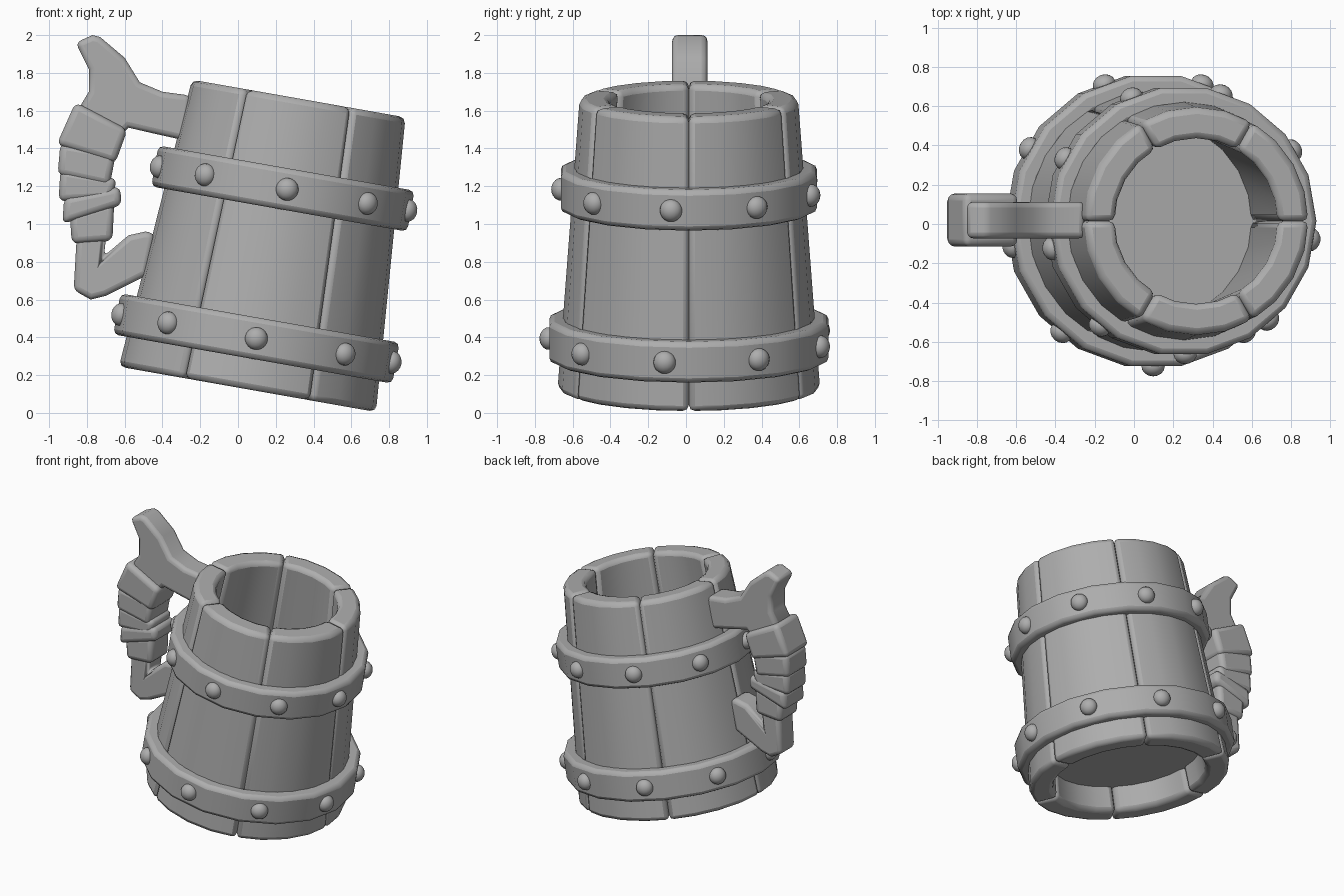
import bpy, bmesh
from math import sin, cos, radians, pi
from mathutils import Matrix, Vector

if "Cube" in bpy.data.objects:
    bpy.data.objects.remove(bpy.data.objects["Cube"])

grey = bpy.data.materials.new("plain grey")
grey.use_nodes = True
COLOUR = (0.42, 0.42, 0.42, 1)
grey.diffuse_color = COLOUR
grey.node_tree.nodes["Principled BSDF"].inputs["Base Color"].default_value = COLOUR

# The mug leans ten degrees towards its left
LEAN = Matrix.Translation((0.05, 0.015, 0.125)) @ Matrix.Rotation(radians(10), 4, 'Y')


def finish(name, bm, matrix=Matrix(), bevel=0, segments=2, limit=40, smooth=40):
    bmesh.ops.recalc_face_normals(bm, faces=bm.faces[:])
    mesh = bpy.data.meshes.new(name)
    bm.to_mesh(mesh)
    bm.free()
    obj = bpy.data.objects.new(name, mesh)
    bpy.context.collection.objects.link(obj)
    obj.matrix_world = matrix
    mesh.materials.append(grey)
    if bevel:
        mod = obj.modifiers.new("soft edges", 'BEVEL')
        mod.width, mod.segments = bevel, segments
        mod.limit_method, mod.angle_limit = 'ANGLE', radians(limit)
    bpy.ops.object.select_all(action='DESELECT')
    obj.select_set(True)
    bpy.context.view_layer.objects.active = obj
    bpy.ops.object.shade_smooth_by_angle(angle=radians(smooth))
    return obj


def polar(r, angle, z):
    return Vector((r * cos(angle), r * sin(angle), z))


def sweep(bm, profile, angles, closed):
    """Turn an (r, z) profile through the angles, capping the ends if open."""
    rows = [[bm.verts.new(polar(r, a, z)) for r, z in profile] for a in angles]
    n = len(profile)
    pairs = list(zip(rows, rows[1:] + rows[:1]))
    for a, b in pairs if closed else pairs[:-1]:
        for i in range(n):
            j = (i + 1) % n
            bm.faces.new((a[i], a[j], b[j], b[i]))
    if not closed:
        bm.faces.new(rows[0])
        bm.faces.new(rows[-1])


# Six tapered staves
HEIGHT = 1.563
for k in range(6):
    bm = bmesh.new()
    wall = [(0.695, 0), (0.578, HEIGHT), (0.42, HEIGHT), (0.53, 0)]
    sweep(bm, wall, [radians(60 * k + 15 * i) for i in range(5)], False)
    finish(f"stave_{k + 1}", bm, LEAN, bevel=0.032)

# Floor of the cup
bm = bmesh.new()
bmesh.ops.create_cone(bm, cap_ends=True, segments=24, radius1=0.56, radius2=0.55,
                      depth=0.08, matrix=Matrix.Translation((0, 0, 0.22)))
finish("cup_floor", bm, LEAN)

# Two hoops, each with nine domed rivets
for label, radius, mid, start in (("lower", 0.75, 0.273, -90), ("upper", 0.688, 1.079, -88)):
    bm = bmesh.new()
    low, high, inner = mid - 0.11, mid + 0.11, radius - 0.11
    hoop = [(inner, low), (radius, low), (radius, high), (inner, high)]
    sweep(bm, hoop, [2 * pi * i / 18 for i in range(18)], True)
    finish(f"{label}_hoop", bm, LEAN, bevel=0.028)
    for i in range(9):
        angle = radians(start + 40 * i)
        bm = bmesh.new()
        place = Matrix.Translation(polar(radius - 0.01, angle, mid)) @ Matrix.Rotation(angle, 4, 'Z')
        bmesh.ops.create_uvsphere(bm, u_segments=16, v_segments=10, radius=0.06,
                                  matrix=place @ Matrix.Diagonal((0.85, 1, 1, 1)))
        finish(f"{label}_rivet_{i + 1}", bm, LEAN, smooth=60)


def slab(name, outline, half_depth, bevel):
    """A side outline (x, z) given an even depth and rounded edges."""
    bm = bmesh.new()
    front, back = [[bm.verts.new((x, 0.02 + s * half_depth, z)) for x, z in outline]
                   for s in (-1, 1)]
    bm.faces.new(front)
    bm.faces.new(back[::-1])
    for i in range(len(outline)):
        j = (i + 1) % len(outline)
        bm.faces.new((front[i], front[j], back[j], back[i]))
    finish(name, bm, bevel=bevel, segments=3, limit=60, smooth=50)


# Handle: forked thumb rest, foot, and the wrapped grip between them
slab("handle_top", [(-0.77, 2.0), (-0.86, 1.96), (-0.79, 1.82), (-0.79, 1.7), (-0.85, 1.6),
                    (-0.8, 1.45), (-0.64, 1.45), (-0.58, 1.51), (-0.45, 1.48), (-0.27, 1.44),
                    (-0.25, 1.68), (-0.4, 1.7), (-0.52, 1.75), (-0.6, 1.88), (-0.73, 1.99)],
     0.093, 0.03)
slab("handle_foot", [(-0.85, 1.0), (-0.87, 0.65), (-0.78, 0.6), (-0.7, 0.62), (-0.48, 0.73),
                     (-0.44, 0.95), (-0.49, 0.96), (-0.58, 0.94), (-0.71, 0.83), (-0.69, 1.0)],
     0.09, 0.03)
wraps = [
    (0.135, [(-0.86, 1.645), (-0.96, 1.42), (-0.65, 1.32), (-0.585, 1.5)]),
    (0.125, [(-0.94, 1.43), (-0.955, 1.26), (-0.68, 1.2), (-0.645, 1.38)]),
    (0.12, [(-0.94, 1.29), (-0.95, 1.12), (-0.67, 1.13), (-0.64, 1.24)]),
    (0.125, [(-0.92, 1.14), (-0.93, 1.0), (-0.615, 1.1), (-0.625, 1.2)]),
    (0.11, [(-0.89, 1.05), (-0.88, 0.895), (-0.665, 0.91), (-0.655, 1.12)]),
]
for i, (half_depth, outline) in enumerate(wraps):
    slab(f"grip_wrap_{i + 1}", outline, half_depth, 0.035)
